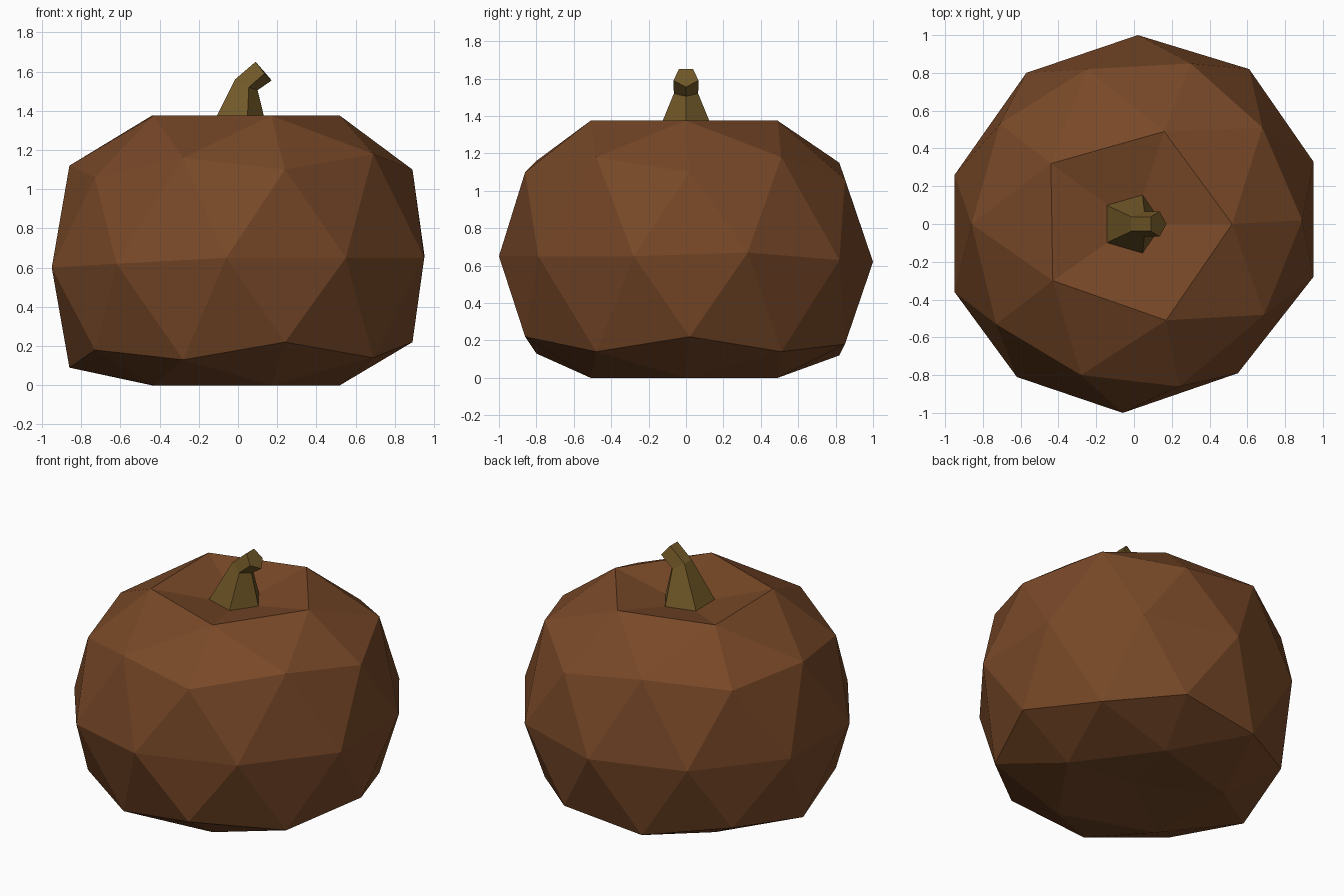
import bpy
import bmesh

cube = bpy.data.objects.get("Cube")
if cube:
    bpy.data.objects.remove(cube, do_unlink=True)


def make_material(name, rgb):
    mat = bpy.data.materials.new(name)
    mat.use_nodes = True
    color = (*rgb, 1.0)
    mat.diffuse_color = color
    shader = mat.node_tree.nodes["Principled BSDF"]
    shader.inputs["Base Color"].default_value = color
    shader.inputs["Roughness"].default_value = 0.9
    return mat


def finish(bm, name, mat):
    """Turn a bmesh into a flat-shaded object."""
    bmesh.ops.recalc_face_normals(bm, faces=bm.faces)
    mesh = bpy.data.meshes.new(name)
    bm.to_mesh(mesh)
    bm.free()
    mesh.materials.append(mat)
    obj = bpy.data.objects.new(name, mesh)
    bpy.context.collection.objects.link(obj)
    return obj


def ring(bm, outline, heights):
    return [bm.verts.new((x, y, z)) for (x, y), z in zip(outline, heights)]


def half_shell(bm, equator, shoulder, rim, pole):
    """Geodesic half: pole fan, five-to-ten shoulder, ten-to-ten side band."""
    count = len(shoulder)
    for i, corner in enumerate(rim):
        following = rim[(i + 1) % len(rim)]
        mid = shoulder[2 * i + 1]
        bm.faces.new((pole, corner, following))
        bm.faces.new((corner, shoulder[2 * i], mid))
        bm.faces.new((corner, mid, following))
        bm.faces.new((following, mid, shoulder[(2 * i + 2) % count]))
    for j in range(count):
        bm.faces.new((shoulder[j], equator[j], shoulder[(j + 1) % count]))
        bm.faces.new((equator[j - 1], equator[j], shoulder[j]))


skin = make_material("pumpkin brown", (0.19, 0.066, 0.021))
bark = make_material("stem olive", (0.165, 0.098, 0.021))

# Slightly irregular outlines, counter-clockwise from the model's left
belly_outline = [(.95, .33), (.61, .82), (.02, 1), (-.57, .8), (-.95, .26),
                 (-.95, -.36), (-.62, -.81), (-.06, -1), (.55, -.79), (.95, -.28)]
shoulder_outline = [(.89, .02), (.68, .51), (.3, .85), (-.25, .82), (-.71, .53),
                    (-.86, 0), (-.73, -.53), (-.28, -.8), (.24, -.86), (.69, -.48)]
rim_outline = [(.52, 0), (.16, .49), (-.44, .32), (-.43, -.3), (.17, -.51)]

# Pumpkin body: upper and lower halves share the widest ring
bm = bmesh.new()
belly = ring(bm, belly_outline,
             [.67, .63, .62, .62, .6, .6, .62, .65, .65, .65])
upper = ring(bm, shoulder_outline,
             [1.1, 1.18, 1.06, 1.15, 1.09, 1.12, 1.06, 1.16, 1.1, 1.18])
lower = ring(bm, shoulder_outline,
             [.22, .14, .18, .12, .18, .09, .18, .13, .22, .14])
top_rim = ring(bm, rim_outline, [1.375] * 5)
base_rim = ring(bm, rim_outline, [0] * 5)
half_shell(bm, belly, upper, top_rim, bm.verts.new((0, 0, 1.27)))
half_shell(bm, belly, lower, base_rim, bm.verts.new((0, 0, .04)))
finish(bm, "pumpkin_body", skin)

# Stem: bent five-sided tube; each section is (back, side, front) as (x, half width, z)
sections = [
    ((-.145, .1, 1.3), (.045, .155, 1.3), (.15, 0, 1.3)),
    ((-.015, .038, 1.56), (.055, .065, 1.52), (.1, 0, 1.505)),
    ((.09, .038, 1.65), (.135, .067, 1.59), (.172, 0, 1.555)),
]
bm = bmesh.new()
loops = []
for back, side, front in sections:
    left = [(x, y, z) for x, y, z in (back, side)]
    right = [(x, -y, z) for x, y, z in (side, back)]
    loops.append([bm.verts.new(p) for p in left + [front] + right])
for a, b in zip(loops, loops[1:]):
    for i in range(len(a)):
        k = (i + 1) % len(a)
        bm.faces.new((a[i], a[k], b[k], b[i]))
bm.faces.new(loops[0])
bm.faces.new(loops[-1])
finish(bm, "stem", bark)
